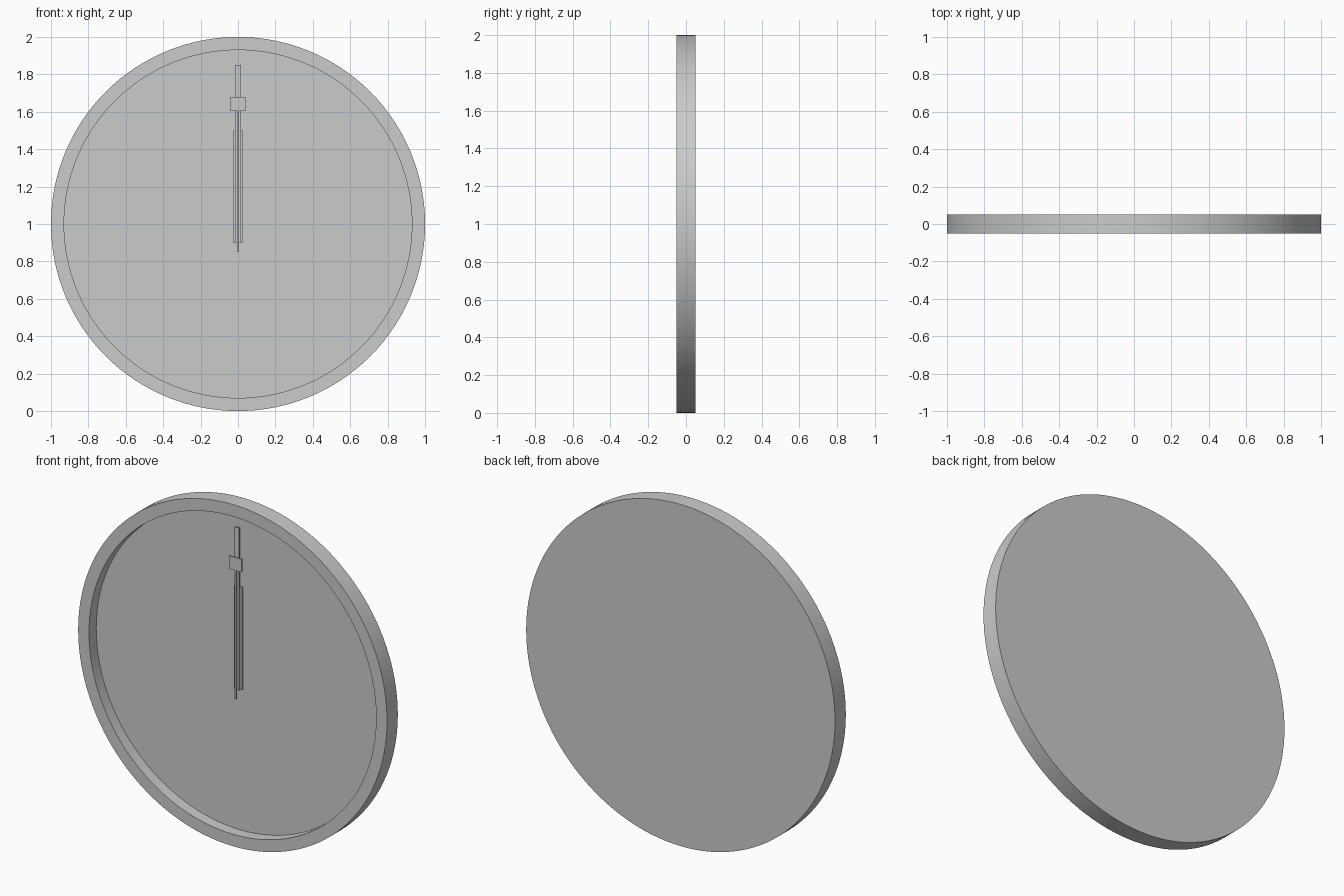
import bpy, bmesh, math
from mathutils import Matrix

if "Cube" in bpy.data.objects:
    bpy.data.objects.remove(bpy.data.objects["Cube"])

SEG = 128
CZ = 1.0


def finish(name, bm):
    bmesh.ops.recalc_face_normals(bm, faces=bm.faces)
    mesh = bpy.data.meshes.new(name)
    bm.to_mesh(mesh)
    bm.free()
    ob = bpy.data.objects.new(name, mesh)
    bpy.context.collection.objects.link(ob)
    return ob


def lathe(name, profile):
    # profile of (radius, y), spun around the y axis through the dial centre
    bm = bmesh.new()
    rings = []
    for r, y in profile:
        rings.append([bm.verts.new((r * math.sin(2 * math.pi * i / SEG), y,
                                    CZ + r * math.cos(2 * math.pi * i / SEG)))
                      for i in range(SEG)])
    for a, b in zip(rings, rings[1:]):
        for i in range(SEG):
            j = (i + 1) % SEG
            bm.faces.new((a[i], a[j], b[j], b[i]))
    bm.faces.new(rings[0])
    bm.faces.new(rings[-1])
    ob = finish(name, bm)
    bpy.context.view_layer.objects.active = ob
    ob.select_set(True)
    bpy.ops.object.shade_smooth_by_angle(angle=math.radians(30))
    ob.select_set(False)
    return ob


def bar(name, width, z0, z1, y0, y1):
    bm = bmesh.new()
    bmesh.ops.create_cube(bm, size=1, matrix=Matrix.Translation((0, (y0 + y1) / 2, (z0 + z1) / 2))
                          @ Matrix.Diagonal((width, y1 - y0, z1 - z0, 1)))
    return finish(name, bm)


# round case with raised rim and recessed dial
lathe("clock_case", [(0.93, 0.017), (0.93, -0.05), (1.0, -0.05), (1.0, 0.05)])

# hands, stacked from dial to front, all pointing to twelve
bar("hour_hand", 0.05, 0.90, 1.50, 0.0, 0.01)
bar("minute_hand", 0.03, 0.90, 1.85, -0.012, -0.002)
bar("second_hand", 0.01, 0.85, 1.61, -0.025, -0.015)
bar("second_hand_tip", 0.08, 1.605, 1.68, -0.027, -0.017)
